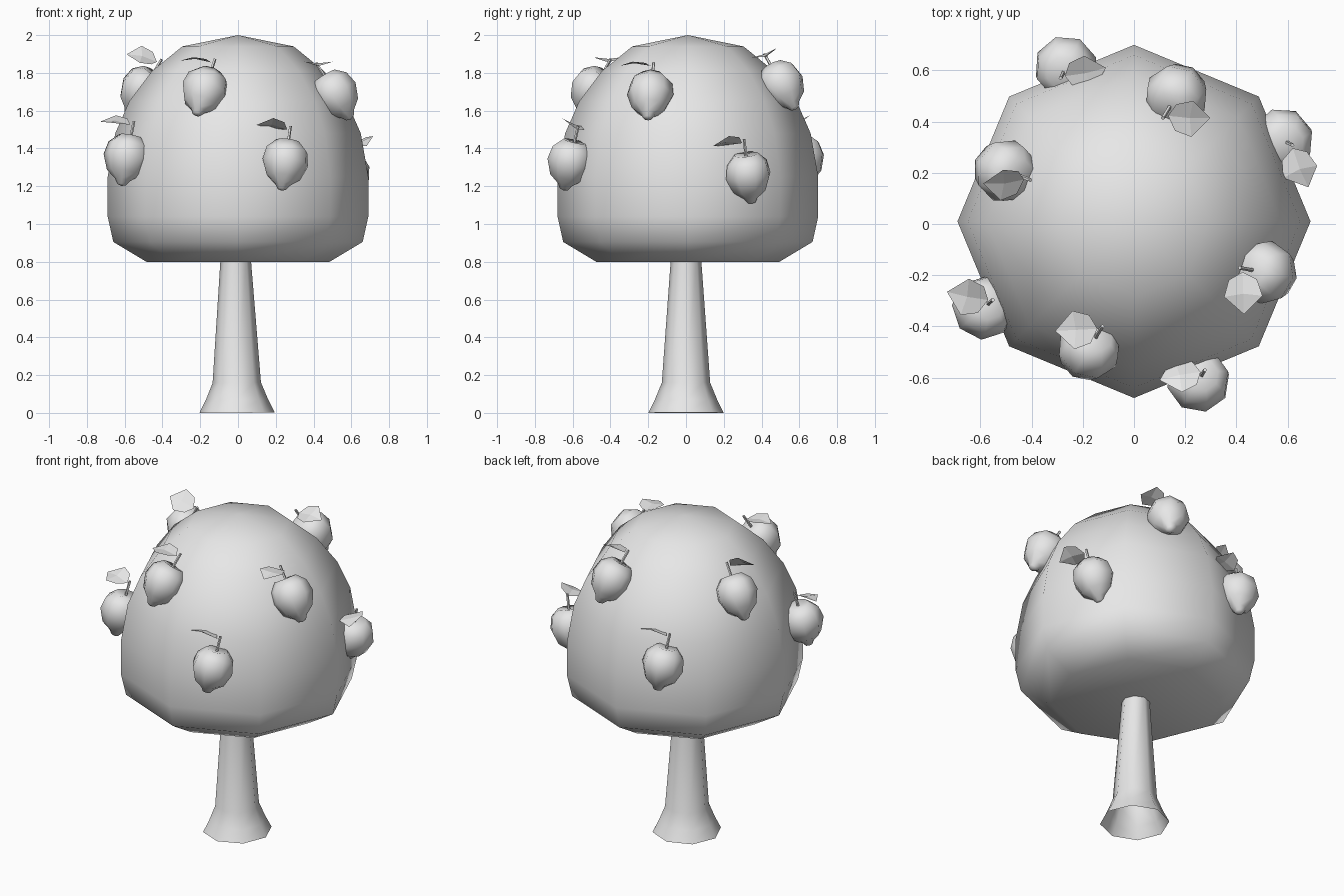
import bpy, math
from mathutils import Vector, Matrix

cube = bpy.data.objects.get("Cube")
if cube:
    bpy.data.objects.remove(cube)

grey = bpy.data.materials.new("plain grey")
grey.use_nodes = True
colour = (0.8, 0.8, 0.8, 1)
grey.diffuse_color = colour
grey.node_tree.nodes["Principled BSDF"].inputs["Base Color"].default_value = colour


def add(name, verts, faces, smooth, matrix=Matrix()):
    mesh = bpy.data.meshes.new(name)
    mesh.from_pydata(verts, [], faces)
    mesh.polygons.foreach_set("use_smooth", [smooth] * len(faces))
    mesh.materials.append(grey)
    obj = bpy.data.objects.new(name, mesh)
    obj.matrix_world = matrix
    bpy.context.collection.objects.link(obj)
    return obj


def lathe(name, profile, sides=8, smooth=True, matrix=Matrix()):
    """Revolve (radius, height) points, listed bottom to top; zero radius makes a pole."""
    verts, rings, faces = [], [], []
    for r, z in profile:
        start, count = len(verts), sides if r else 1
        for i in range(count):
            a = math.tau * i / sides
            verts.append((r * math.cos(a), r * math.sin(a), z))
        rings.append([start + i % count for i in range(sides)])
    for low, high in zip(rings, rings[1:]):
        for i in range(sides):
            j = (i + 1) % sides
            loop = [low[i], low[j], high[j], high[i]]
            faces.append(list(dict.fromkeys(loop)))
    return add(name, verts, faces, smooth, matrix)


# Trunk, open at the foot
lathe("trunk", [(0.2, 0), (0.165, 0.07), (0.128, 0.16), (0.08, 0.82)],
      matrix=Matrix.Translation((-0.005, 0, 0)) @ Matrix.Shear('XY', 4, (-0.018, 0)))

# Domed crown with a flat underside
lathe("crown", [(0, 0.8), (0.485, 0.8), (0.66, 0.905), (0.69, 1.04), (0.69, 1.25),
                (0.65, 1.48), (0.575, 1.65), (0.455, 1.81), (0.295, 1.94), (0, 2)],
      matrix=Matrix.Translation((0, 0.01, 0)))

FRUIT = [(0, -0.148), (0.024, -0.14), (0.04, -0.115), (0.092, -0.075), (0.125, 0.005),
         (0.112, 0.075), (0.065, 0.122), (0, 0.112)]
STEM = [(0.008, 0.1), (0.008, 0.205), (0, 0.205)]


def leaf(name, base, direction, roll):
    """Folded, drooping leaf: base, two shoulder corners, two wide corners, tip and midrib."""
    along = Vector(direction).normalized()
    side = Vector((0, 0, 1)).cross(along).normalized()
    side = Matrix.Rotation(math.radians(roll), 3, along) @ side
    up = along.cross(side)
    points = [(0, 0, 0), (0.085, 0, 0.014), (0.165, 0, 0)]
    for s in (1, -1):
        points += [(0.03, 0.055 * s, 0.016), (0.095, 0.075 * s, 0.022)]
    verts = [base + along * a + side * b + up * c for a, b, c in points]
    add(name, verts, [(0, 1, 4, 3), (1, 2, 4), (0, 5, 6, 1), (1, 6, 2)], False)


# Fruit: name, centre, lean of the stem, leaf direction, leaf roll
fruits = [
    ("upper_front", (-0.18, -0.495, 1.7), (0.06, 0.1), (-1, -0.05, 0.05), 0),
    ("upper_left", (0.52, -0.19, 1.68), (-0.11, 0.02), (0.03, -1, 0), 0),
    ("upper_back", (0.17, 0.51, 1.73), (-0.06, -0.1), (1, -0.05, 0), 20),
    ("upper_right", (-0.51, 0.21, 1.7), (0.11, -0.04), (-1, -0.1, 0.25), -38),
    ("lower_front", (0.25, -0.615, 1.32), (0.025, 0.04), (-1, -0.2, 0.15), 20),
    ("lower_left", (0.575, 0.33, 1.25), (0.04, -0.02), (0.4, -1, -0.1), 20),
    ("lower_back", (-0.265, 0.615, 1.34), (-0.02, -0.04), (1, 0.2, 0.1), 20),
    ("lower_right", (-0.59, -0.33, 1.345), (0.035, 0.03), (-1, 0.2, 0.1), -15),
]
for name, centre, lean, direction, roll in fruits:
    axis = Vector((*lean, 0.18)).normalized()
    place = Matrix.Translation(centre) @ axis.to_track_quat('Z', 'Y').to_matrix().to_4x4()
    lathe(name + "_fruit", FRUIT, matrix=place)
    lathe(name + "_stem", STEM, sides=5, smooth=False, matrix=place)
    base = Vector(centre) + axis * 0.185 + Vector(direction).normalized() * 0.015
    leaf(name + "_leaf", base, direction, roll)
